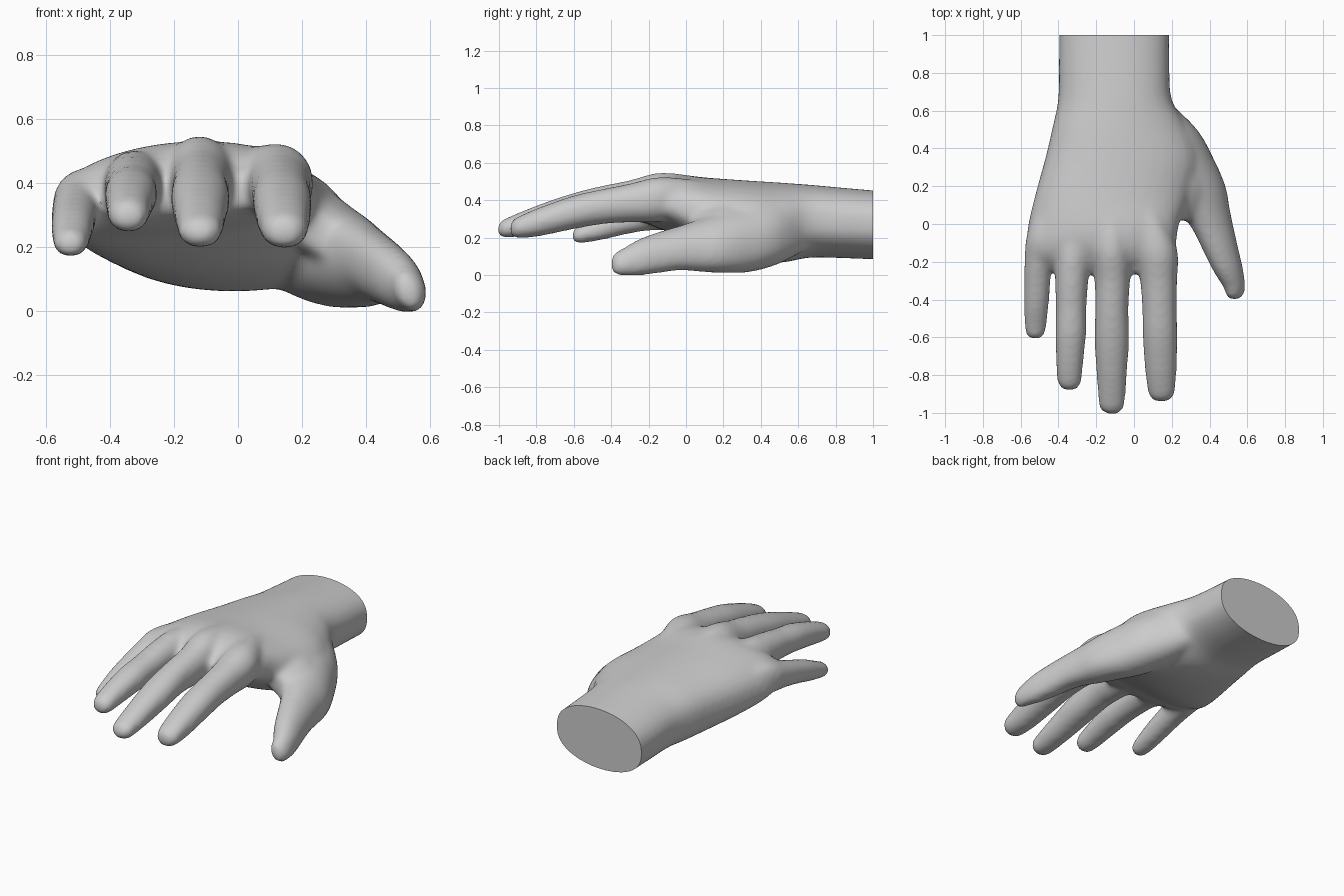
import bpy, bmesh, math

skin = bpy.data.materials.new("skin_grey")
skin.diffuse_color = (0.6, 0.6, 0.6, 1)


def flow(rows, steps=4):
    """Pass a smooth curve through rows of numbers."""
    out = []
    for k in range(len(rows) - 1):
        p0, p1, p2, p3 = (rows[min(max(k + d, 0), len(rows) - 1)] for d in (-1, 0, 1, 2))
        for s in range(steps):
            t = s / steps
            out.append(tuple(
                b + 0.5 * t * (c - a + t * (2 * a - 5 * b + 4 * c - d + t * (3 * (b - c) + d - a)))
                for a, b, c, d in zip(p0, p1, p2, p3)))
    return out + [rows[-1]]


def loft(bm, sections, power=0.9, n=32):
    """Closed tube; section = (y, x_left, x_right, z_left, z_right, rise, drop)."""
    rings = []
    for y, x0, x1, z0, z1, up, dn in flow(sections):
        ring = []
        for i in range(n):
            a = 2 * math.pi * i / n
            c, s = math.cos(a), math.sin(a)
            t = (c + 1) / 2
            h = abs(s) ** power
            z = z0 + (z1 - z0) * t + (up * h if s > 0 else -dn * h)
            ring.append(bm.verts.new((x0 + (x1 - x0) * t, y, z)))
        rings.append(ring)
    for a, b in zip(rings, rings[1:]):
        for i in range(n):
            j = (i + 1) % n
            bm.faces.new((a[i], a[j], b[j], b[i]))
    bm.faces.new(rings[0][::-1])
    bm.faces.new(rings[-1])


def digit(bm, path, tilt=0.0):
    """Finger from (y, x, z, half_width, half_height) stations, with a round tip."""
    y, x, z, w, h = path[-1]
    tip = [(y - 0.037, x, z - 0.008, w * 0.84, h * 0.84),
           (y - 0.06, x, z - 0.012, w * 0.45, h * 0.45)]
    loft(bm, [(y, x - w, x + w, z + tilt * w, z - tilt * w, h, h)
              for y, x, z, w, h in path + tip])


bm = bmesh.new()

# wrist and palm
loft(bm, [
    (1.08, -0.395, 0.188, 0.25, 0.27, 0.185, 0.18),
    (0.85, -0.398, 0.188, 0.26, 0.28, 0.195, 0.18),
    (0.66, -0.402, 0.20, 0.27, 0.285, 0.205, 0.185),
    (0.52, -0.43, 0.28, 0.28, 0.255, 0.225, 0.20),
    (0.35, -0.47, 0.35, 0.285, 0.24, 0.24, 0.195),
    (0.15, -0.525, 0.30, 0.295, 0.28, 0.23, 0.175),
    (0.00, -0.56, 0.24, 0.30, 0.34, 0.21, 0.14),
    (-0.10, -0.57, 0.225, 0.32, 0.37, 0.175, 0.11),
    (-0.18, -0.55, 0.215, 0.33, 0.38, 0.13, 0.09),
    (-0.26, -0.42, 0.18, 0.35, 0.38, 0.05, 0.055)], power=0.8)

# index, middle, ring and little fingers
digit(bm, [(0.10, 0.06, 0.42, 0.07, 0.08), (-0.13, 0.118, 0.405, 0.11, 0.12),
           (-0.30, 0.13, 0.385, 0.098, 0.104), (-0.45, 0.135, 0.365, 0.091, 0.094),
           (-0.60, 0.138, 0.335, 0.092, 0.09), (-0.78, 0.142, 0.285, 0.083, 0.078),
           (-0.88, 0.145, 0.258, 0.073, 0.062)])
digit(bm, [(0.10, -0.12, 0.44, 0.08, 0.08), (-0.13, -0.12, 0.415, 0.105, 0.133),
           (-0.30, -0.115, 0.395, 0.094, 0.112), (-0.45, -0.118, 0.38, 0.088, 0.097),
           (-0.62, -0.118, 0.345, 0.092, 0.088), (-0.80, -0.118, 0.295, 0.08, 0.076),
           (-0.945, -0.118, 0.255, 0.07, 0.056)])
digit(bm, [(0.10, -0.28, 0.41, 0.07, 0.07), (-0.13, -0.32, 0.385, 0.095, 0.118),
           (-0.30, -0.33, 0.388, 0.088, 0.098), (-0.45, -0.333, 0.375, 0.081, 0.084),
           (-0.58, -0.335, 0.36, 0.082, 0.08), (-0.72, -0.34, 0.33, 0.073, 0.07),
           (-0.82, -0.342, 0.305, 0.066, 0.058)])
digit(bm, [(0.15, -0.43, 0.36, 0.06, 0.06), (-0.06, -0.482, 0.345, 0.085, 0.10),
           (-0.20, -0.506, 0.32, 0.074, 0.083), (-0.32, -0.513, 0.29, 0.07, 0.073),
           (-0.44, -0.518, 0.255, 0.066, 0.066), (-0.55, -0.522, 0.22, 0.057, 0.05)])

# thumb with its fleshy base
digit(bm, [(0.66, 0.07, 0.27, 0.10, 0.12), (0.50, 0.15, 0.245, 0.185, 0.175),
           (0.34, 0.235, 0.205, 0.19, 0.18), (0.20, 0.31, 0.18, 0.175, 0.16),
           (0.08, 0.37, 0.16, 0.137, 0.137), (-0.03, 0.42, 0.145, 0.11, 0.115),
           (-0.14, 0.46, 0.122, 0.095, 0.107), (-0.25, 0.5, 0.095, 0.08, 0.095),
           (-0.34, 0.532, 0.07, 0.056, 0.07)], tilt=0.3)

# web between thumb and palm
loft(bm, [(0.36, 0.05, 0.36, 0.33, 0.24, 0.11, 0.12),
          (0.20, 0.08, 0.40, 0.33, 0.23, 0.11, 0.12),
          (0.08, 0.12, 0.40, 0.31, 0.20, 0.09, 0.10),
          (0.02, 0.16, 0.36, 0.29, 0.20, 0.05, 0.06)])

bmesh.ops.recalc_face_normals(bm, faces=bm.faces)
raw = bpy.data.meshes.new("hand_parts")
bm.to_mesh(raw)
bm.free()
hand = bpy.data.objects.new("hand", raw)
bpy.context.collection.objects.link(hand)

# fuse the parts into one soft skin
fuse = hand.modifiers.new("fuse", 'REMESH')
fuse.mode = 'VOXEL'
fuse.voxel_size = 0.015
soften = hand.modifiers.new("soften", 'SMOOTH')
soften.factor = 0.5
soften.iterations = 14
skin_mesh = bpy.data.meshes.new_from_object(
    hand.evaluated_get(bpy.context.evaluated_depsgraph_get()))

# flat cut at the wrist
bm = bmesh.new()
bm.from_mesh(skin_mesh)
cut = bmesh.ops.bisect_plane(bm, geom=bm.verts[:] + bm.edges[:] + bm.faces[:],
                             plane_co=(0, 1, 0), plane_no=(0, 1, 0), clear_outer=True)
bmesh.ops.contextual_create(
    bm, geom=[e for e in cut["geom_cut"] if isinstance(e, bmesh.types.BMEdge)])
bmesh.ops.recalc_face_normals(bm, faces=bm.faces)
bm.to_mesh(skin_mesh)
bm.free()

hand.modifiers.clear()
hand.data = skin_mesh
skin_mesh.materials.clear()
skin_mesh.materials.append(skin)
bpy.context.view_layer.objects.active = hand
hand.select_set(True)
bpy.ops.object.shade_smooth_by_angle(angle=math.radians(50))
